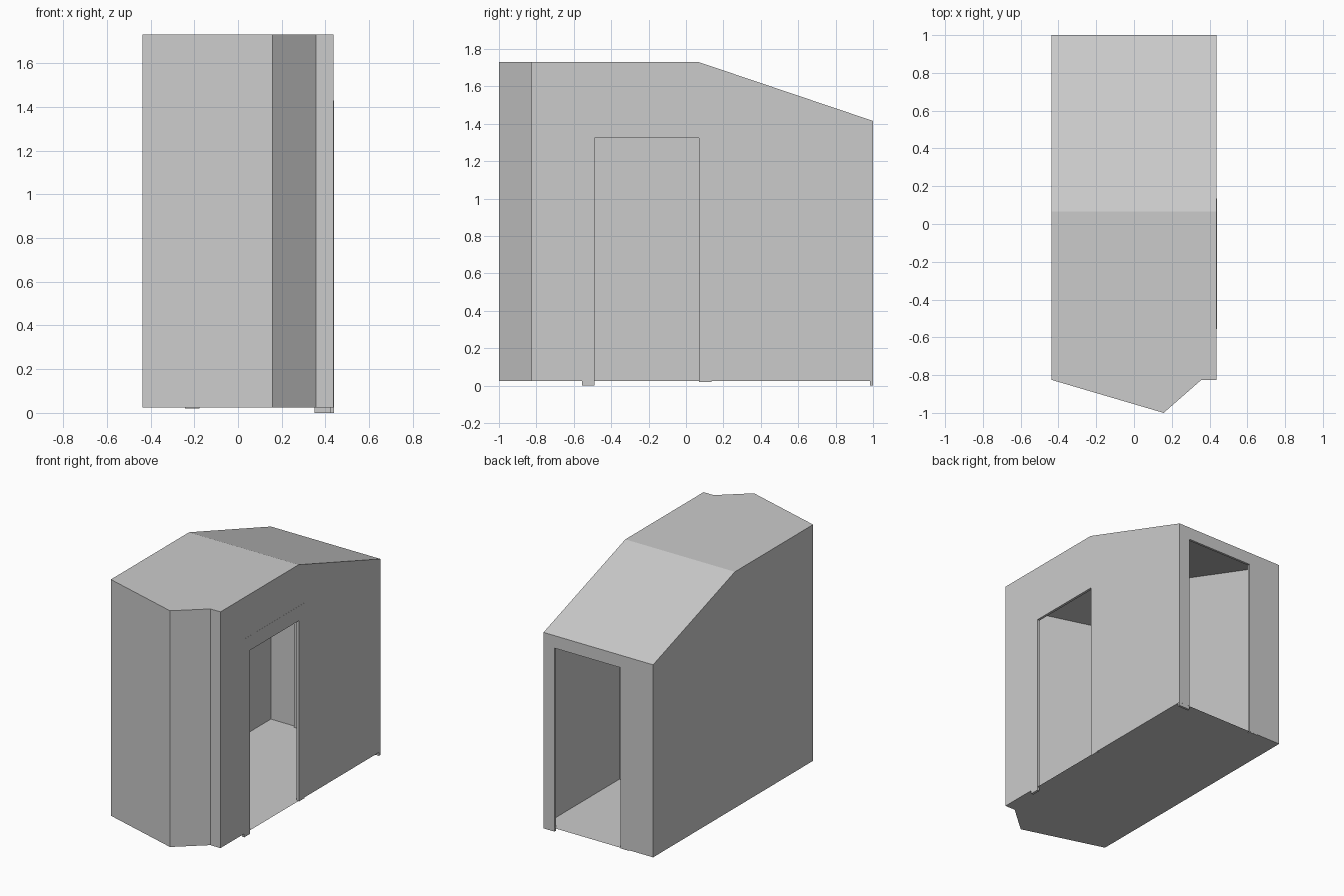
import bpy, bmesh

if "Cube" in bpy.data.objects:
    bpy.data.objects.remove(bpy.data.objects["Cube"])

X, FLOOR, TOP, EAVE = 0.4375, 0.025, 1.73, 1.415
RIDGE, DOOR_TOP = 0.067, 1.325


def finish(name, bm):
    mesh = bpy.data.meshes.new(name)
    bm.to_mesh(mesh)
    bm.free()
    obj = bpy.data.objects.new(name, mesh)
    bpy.context.collection.objects.link(obj)
    return obj


def panel(name, *polys):
    """Thin sheet made of one or more flat polygons."""
    bm = bmesh.new()
    for pts in polys:
        bm.faces.new([bm.verts.new(p) for p in pts])
    bmesh.ops.remove_doubles(bm, verts=bm.verts[:], dist=1e-5)
    return finish(name, bm)


def box(name, lo, hi):
    bm = bmesh.new()
    bmesh.ops.create_cube(bm, size=1)
    for v in bm.verts:
        v.co = [(a + b) / 2 + c * (b - a) for a, b, c in zip(lo, hi, v.co)]
    return finish(name, bm)


# Footprint of the front: two angled walls and a short return
front = [(-X, -0.825), (0.157, -1), (0.357, -0.825), (X, -0.825)]

# Floor
panel("floor", [(x, y, FLOOR) for x, y in reversed(front + [(X, 1), (-X, 1)])])

# Roof: flat part and slope towards the back
panel("roof",
      [(x, y, TOP) for x, y in front + [(X, RIDGE), (-X, RIDGE)]],
      [(-X, RIDGE, TOP), (X, RIDGE, TOP), (X, 1, EAVE), (-X, 1, EAVE)])

# Angled front walls
panel("front_walls", *[
    [(*a, FLOOR), (*b, FLOOR), (*b, TOP), (*a, TOP)]
    for a, b in zip(front, front[1:])])

# Side walls: closed on the left, doorway on the right
outline = [(1, FLOOR), (1, EAVE), (RIDGE, TOP), (-0.825, TOP), (-0.825, FLOOR)]
side_door = [(-0.49, FLOOR), (-0.49, DOOR_TOP), (0.07, DOOR_TOP), (0.07, FLOOR)]
panel("left_wall", [(-X, y, z) for y, z in reversed(outline)])
panel("right_wall", [(X, y, z) for y, z in outline + side_door])

# Back wall with doorway
panel("back_wall", [(x, 1, z) for x, z in [
    (-X, FLOOR), (-X, EAVE), (X, EAVE), (X, FLOOR),
    (0.35, FLOOR), (0.35, DOOR_TOP), (-0.177, DOOR_TOP), (-0.177, FLOOR)]])

# Door frames set behind the openings: (start, end, bottom, top) along the wall
side_frame = {"near_post": (-0.555, -0.49, 0, 1.43),
              "far_post": (0.07, 0.135, 0.02, 1.43),
              "lintel": (-0.49, 0.07, DOOR_TOP, 1.43)}
for part, (a, b, z0, z1) in side_frame.items():
    box("side_door_" + part, (0.42, a, z0), (X + 0.0008, b, z1))

back_frame = {"left_post": (-0.243, -0.177, 0.02, 1.41),
              "right_post": (0.35, X - 0.001, 0, 1.41),
              "lintel": (-0.177, 0.35, DOOR_TOP, 1.41)}
for part, (a, b, z0, z1) in back_frame.items():
    box("back_door_" + part, (a, 0.983, z0), (b, 0.9995, z1))
